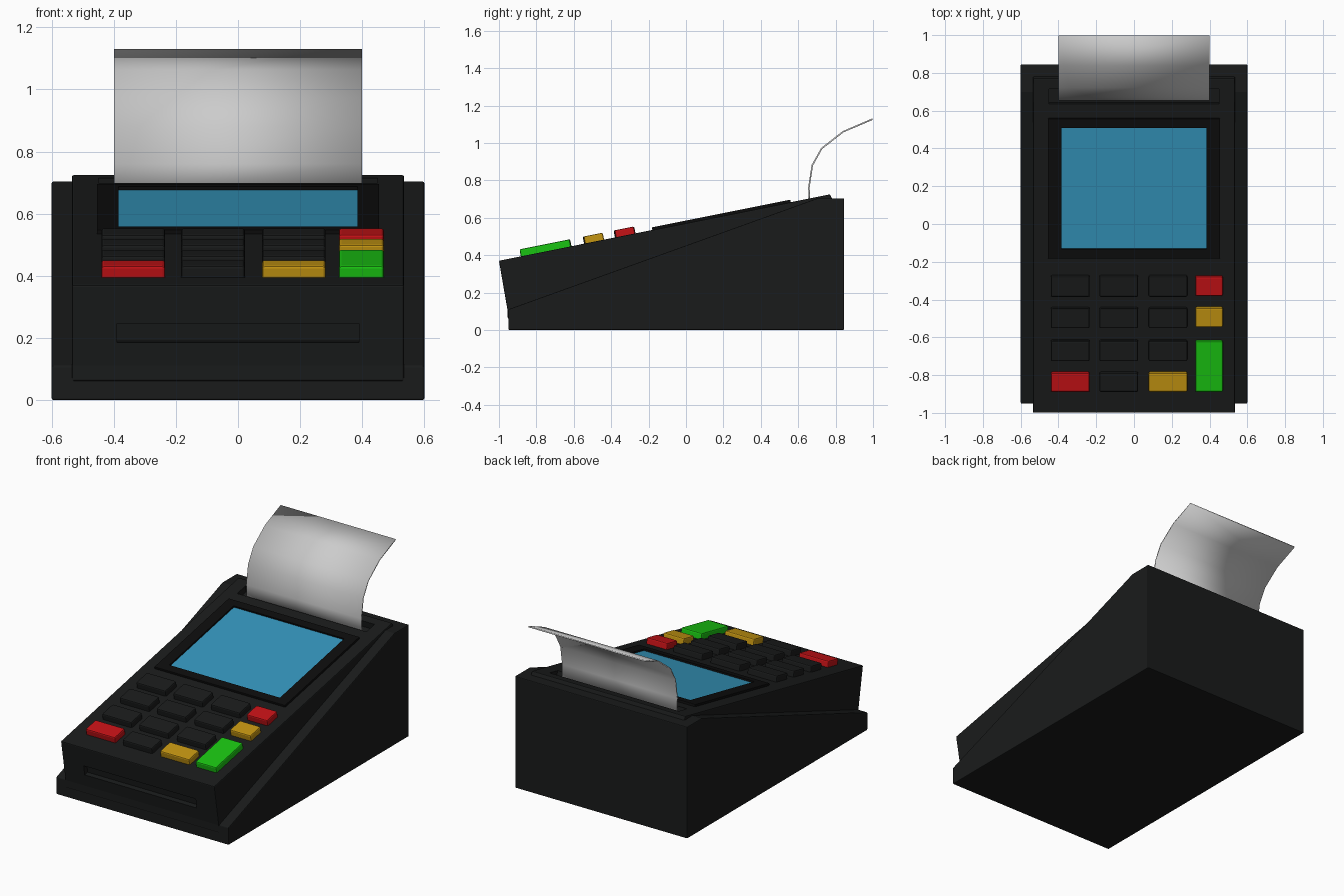
import bpy, bmesh, math
from mathutils import Matrix, Vector

if "Cube" in bpy.data.objects:
    bpy.data.objects.remove(bpy.data.objects["Cube"])


def material(name, rgb):
    m = bpy.data.materials.new(name)
    m.diffuse_color = (*rgb, 1)
    m.use_nodes = True
    m.node_tree.nodes["Principled BSDF"].inputs["Base Color"].default_value = m.diffuse_color
    return m


BLACK = material("black_plastic", (0.010, 0.011, 0.011))
DARK = material("dark_trim", (0.004, 0.004, 0.004))
RED = material("red", (0.55, 0.006, 0.008))
YELLOW = material("yellow", (0.55, 0.30, 0.006))
GREEN = material("green", (0.01, 0.55, 0.006))
BLUE = material("screen_blue", (0.035, 0.30, 0.50))
PAPER = material("paper_white", (0.58, 0.58, 0.58))

SLOPE = 0.2006
TILT = math.atan(SLOPE)


def top_z(y):
    return 0.37 + SLOPE * (y + 1)


def finish(name, bm, mat, bevel=0):
    bmesh.ops.recalc_face_normals(bm, faces=bm.faces)
    me = bpy.data.meshes.new(name)
    bm.to_mesh(me)
    bm.free()
    ob = bpy.data.objects.new(name, me)
    bpy.context.collection.objects.link(ob)
    if mat:
        me.materials.append(mat)
    if bevel:
        b = ob.modifiers.new("bevel", 'BEVEL')
        b.width, b.segments = bevel, 2
    return ob


def extrude_profile(name, pts, half_x, mat, bevel=0):
    """Side profile (y, z) extruded across x."""
    bm = bmesh.new()
    f = bm.faces.new([bm.verts.new((-half_x, y, z)) for y, z in pts])
    r = bmesh.ops.extrude_face_region(bm, geom=[f])
    verts = [v for v in r["geom"] if isinstance(v, bmesh.types.BMVert)]
    bmesh.ops.translate(bm, verts=verts, vec=(2 * half_x, 0, 0))
    return finish(name, bm, mat, bevel)


def box(name, center, size, angle, mat, bevel=0):
    bm = bmesh.new()
    bmesh.ops.create_cube(bm, size=1, matrix=Matrix.Translation(center)
                          @ Matrix.Rotation(angle, 4, 'X')
                          @ Matrix.Diagonal((*size, 1)))
    return finish(name, bm, mat, bevel)


def deck_box(name, x0, x1, y0, y1, low, high, mat, bevel=0):
    """Box lying on the sloped top, between two heights above it."""
    y = (y0 + y1) / 2
    normal = Vector((0, -math.sin(TILT), math.cos(TILT)))
    c = Vector(((x0 + x1) / 2, y, top_z(y))) + normal * (low + high) / 2
    return box(name, c, (x1 - x0, (y1 - y0) / math.cos(TILT), high - low),
               TILT, mat, bevel)


def cut(ob, cutter):
    m = ob.modifiers.new("cut", 'BOOLEAN')
    m.operation, m.object, m.solver = 'DIFFERENCE', cutter, 'EXACT'
    cutter.hide_render = True
    cutter.hide_set(True)


# Wedge base and tilted upper housing
base = extrude_profile("base", [(-0.95, 0), (0.845, 0), (0.845, 0.703),
                                (0.70, 0.703), (-0.95, 0.11)], 0.6, BLACK, 0.005)
body = extrude_profile("housing", [(-1.0, 0.37), (-0.955, 0.11), (-0.953, 0.06),
                                   (0.70, 0.06), (0.80, 0.66), (0.77, 0.725)],
                       0.535, BLACK, 0.006)

# Receipt slot, through both housing and base top
slot = deck_box("receipt_slot_cutter", -0.45, 0.45, 0.635, 0.715, -0.04, 0.05, None)
cut(body, slot)
cut(base, slot)

# Card slot in the slanted front
lean = math.atan2(0.045, 0.26)
card = box("card_slot_cutter", (0, -0.973, 0.215), (0.78, 0.06, 0.062), lean, None)
cut(body, card)

# Screen frame and recessed screen
frame = deck_box("screen_frame", -0.455, 0.455, -0.18, 0.56, -0.01, 0.014, DARK, 0.003)
opening = deck_box("screen_opening_cutter", -0.385, 0.385, -0.13, 0.51, -0.05, 0.05, None)
cut(frame, opening)
deck_box("screen", -0.386, 0.386, -0.131, 0.511, -0.005, 0.004, BLUE)

# Keypad: three columns of four keys
cols = [(-0.44, -0.235), (-0.183, 0.022), (0.078, 0.282)]
rows = [(-0.38, -0.27), (-0.545, -0.44), (-0.72, -0.612), (-0.883, -0.782)]
special = {(3, 0): RED, (3, 2): YELLOW}
for r, (y0, y1) in enumerate(rows):
    for c, (x0, x1) in enumerate(cols):
        deck_box(f"key_{r + 1}_{c + 1}", x0, x1, y0, y1, -0.01, 0.038,
                 special.get((r, c), BLACK), 0.008)

# Function keys on the right
for name, y0, y1, mat in [("cancel_key", -0.375, -0.272, RED),
                          ("clear_key", -0.54, -0.438, YELLOW),
                          ("enter_key", -0.883, -0.615, GREEN)]:
    deck_box(name, 0.325, 0.47, y0, y1, -0.01, 0.038, mat, 0.008)

# Curling paper receipt
path = [(0.662, 0.66), (0.657, 0.76), (0.675, 0.88), (0.725, 0.97),
        (0.84, 1.06), (0.997, 1.127)]
bm = bmesh.new()
pairs = [[bm.verts.new((x, y, z)) for x in (-0.4, 0.4)] for y, z in path]
for a, b in zip(pairs, pairs[1:]):
    bm.faces.new((a[0], a[1], b[1], b[0]))
paper = finish("paper_receipt", bm, PAPER)
solid = paper.modifiers.new("thickness", 'SOLIDIFY')
solid.thickness, solid.offset = 0.008, 0
bpy.context.view_layer.objects.active = paper
paper.select_set(True)
bpy.ops.object.shade_smooth_by_angle(angle=math.radians(40))
